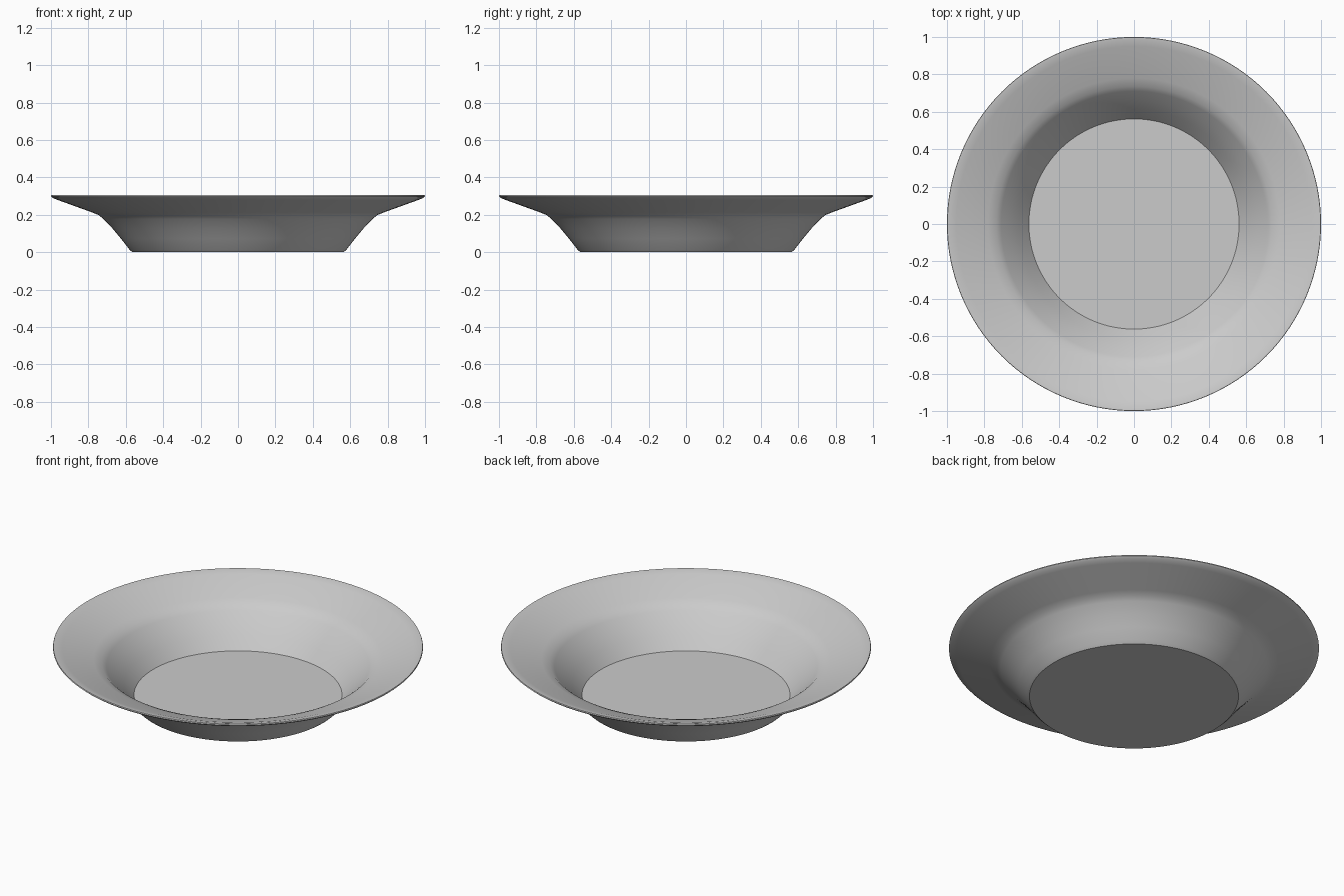
import bpy, bmesh, math

if "Cube" in bpy.data.objects:
    bpy.data.objects.remove(bpy.data.objects["Cube"])

# Half cross-section of the dish: underside outward, lip, then inside to the centre
profile = [
    (0.0, 0.0), (0.565, 0.0), (0.58, 0.014), (0.625, 0.072), (0.67, 0.126),
    (0.72, 0.178), (0.745, 0.199), (0.78, 0.213), (0.96, 0.278), (0.99, 0.29),
    (1.0, 0.299), (0.998, 0.305), (0.985, 0.304), (0.95, 0.294), (0.78, 0.23),
    (0.735, 0.212), (0.71, 0.188), (0.66, 0.136), (0.615, 0.084),
    (0.562, 0.015), (0.0, 0.015),
]

# Revolve the profile around z
bm = bmesh.new()
verts = [bm.verts.new((r, 0, z)) for r, z in profile]
edges = [bm.edges.new(pair) for pair in zip(verts, verts[1:])]
bmesh.ops.spin(bm, geom=verts + edges, cent=(0, 0, 0), axis=(0, 0, 1),
               angle=math.tau, steps=128, use_merge=False)
bmesh.ops.remove_doubles(bm, verts=bm.verts, dist=1e-5)
bmesh.ops.recalc_face_normals(bm, faces=bm.faces)

mesh = bpy.data.meshes.new("dish")
bm.to_mesh(mesh)
bm.free()
dish = bpy.data.objects.new("dish", mesh)
bpy.context.collection.objects.link(dish)

# Smooth shading with crisp base and floor edges
bpy.context.view_layer.objects.active = dish
dish.select_set(True)
bpy.ops.object.shade_smooth_by_angle(angle=math.radians(30))
